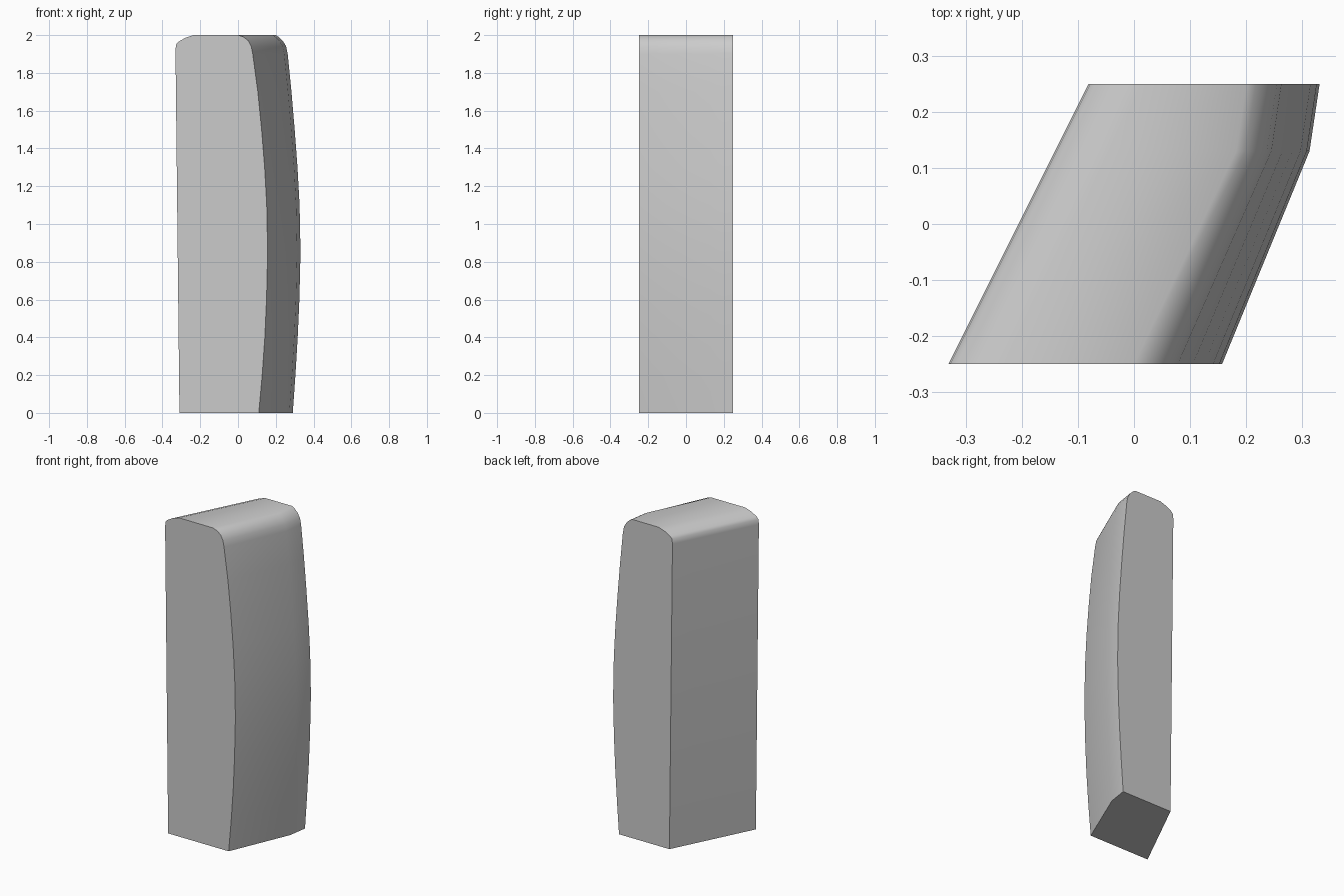
import bpy, bmesh, math

if "Cube" in bpy.data.objects:
    bpy.data.objects.remove(bpy.data.objects["Cube"])

# Left side and top-left corner (x, z) at the front; sheared sideways with depth
LEFT = [(-0.31, 0), (-0.331, 1.92), (-0.328, 1.95), (-0.315, 1.965),
        (-0.28, 1.985), (-0.235, 2.0)]
# Bowed right side from top to bottom: (z, x at front, x at back)
RIGHT = [(2.0, 0.0, 0.2), (1.99, 0.03, 0.217), (1.97, 0.055, 0.237),
         (1.94, 0.07, 0.255), (1.9, 0.078, 0.263), (1.7, 0.105, 0.283),
         (1.5, 0.125, 0.3), (1.3, 0.141, 0.315), (1.1, 0.152, 0.326),
         (0.85, 0.157, 0.331), (0.6, 0.151, 0.325), (0.4, 0.142, 0.316),
         (0.2, 0.128, 0.304), (0.0, 0.11, 0.29)]


def section(bm, y, right_x):
    """One closed outline at depth y."""
    shear = 0.5 * (y + 0.25)
    pts = [(x + shear, z) for x, z in LEFT]
    pts += [(right_x(f, b), z) for z, f, b in RIGHT]
    return [bm.verts.new((x, y, z)) for x, z in pts]


# Slanted pillar: front outline, bend in the right side, back outline
bm = bmesh.new()
rings = [section(bm, -0.25, lambda f, b: f),
         section(bm, 0.13, lambda f, b: b - 0.018),
         section(bm, 0.25, lambda f, b: b)]
for r0, r1 in zip(rings, rings[1:]):
    n = len(r0)
    for i in range(n):
        j = (i + 1) % n
        bm.faces.new((r0[i], r0[j], r1[j], r1[i]))
bm.faces.new(rings[0])
bm.faces.new(rings[-1][::-1])
bmesh.ops.recalc_face_normals(bm, faces=bm.faces[:])

mesh = bpy.data.meshes.new("slanted_pillar")
bm.to_mesh(mesh)
bm.free()
pillar = bpy.data.objects.new("slanted_pillar", mesh)
bpy.context.collection.objects.link(pillar)

# Smooth sides, sharp end caps and base
bpy.context.view_layer.objects.active = pillar
pillar.select_set(True)
bpy.ops.object.shade_smooth_by_angle(angle=math.radians(40))
